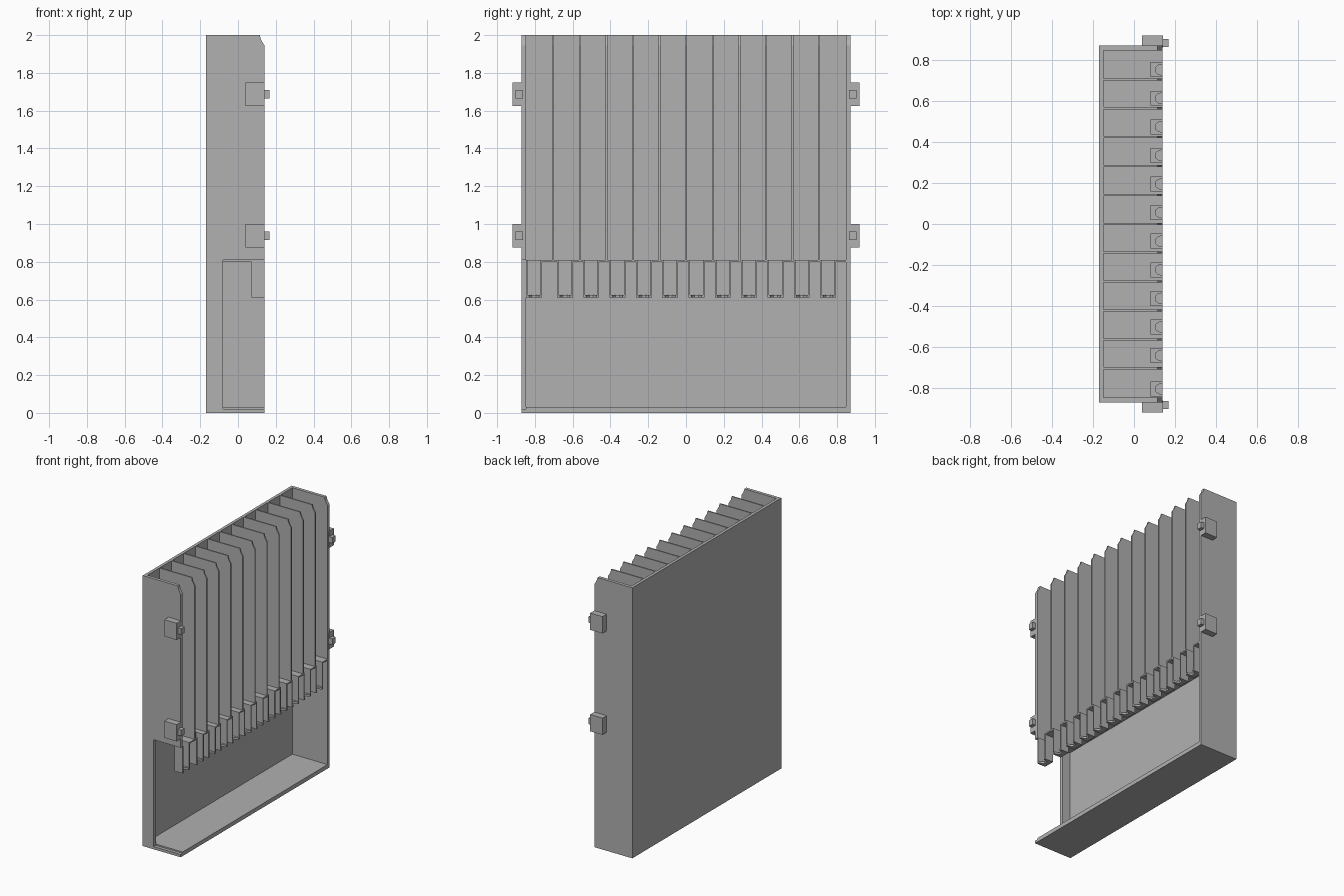
import bpy, bmesh
from mathutils import Vector

if "Cube" in bpy.data.objects:
    bpy.data.objects.remove(bpy.data.objects["Cube"], do_unlink=True)

# Single plain grey
grey = bpy.data.materials.new("plain_grey")
grey.use_nodes = True
grey.diffuse_color = (0.44, 0.44, 0.44, 1)
grey.node_tree.nodes["Principled BSDF"].inputs["Base Color"].default_value = (0.44, 0.44, 0.44, 1)


def finish(bm, name):
    bmesh.ops.recalc_face_normals(bm, faces=bm.faces)
    mesh = bpy.data.meshes.new(name)
    bm.to_mesh(mesh)
    bm.free()
    mesh.materials.append(grey)
    obj = bpy.data.objects.new(name, mesh)
    bpy.context.collection.objects.link(obj)
    return obj


def add_prism(bm, outline, lo, hi, axis):
    """Extrude a flat outline from lo to hi; axis 'y' takes (x, z), 'z' takes (x, y)."""
    if axis == 'y':
        pts, step = [(a, lo, b) for a, b in outline], Vector((0, hi - lo, 0))
    else:
        pts, step = [(a, b, lo) for a, b in outline], Vector((0, 0, hi - lo))
    face = bm.faces.new([bm.verts.new(p) for p in pts])
    ext = bmesh.ops.extrude_face_region(bm, geom=[face])["geom"]
    bmesh.ops.translate(bm, vec=step, verts=[v for v in ext if isinstance(v, bmesh.types.BMVert)])


def prism(name, outline, lo, hi, axis):
    bm = bmesh.new()
    add_prism(bm, outline, lo, hi, axis)
    return finish(bm, name)


def add_box(bm, x0, x1, y0, y1, z0, z1):
    add_prism(bm, [(x0, y0), (x1, y0), (x1, y1), (x0, y1)], z0, z1, 'z')


def box(name, *dims):
    bm = bmesh.new()
    add_box(bm, *dims)
    return finish(bm, name)


BACK, INNER, OPEN = -0.17, -0.148, 0.14     # depth of the case in x
WALL, SIDE = 0.87, 0.846                    # outer and inner end walls in y
SHELF_LO, SHELF_HI = 0.80, 0.81
nose = [(OPEN, 1.945), (0.122, 1.975), (0.115, 2.0)]   # clipped top corner

# Case: back panel, base, end walls (the front one has an access cutout)
box("back_panel", BACK, INNER, -SIDE, SIDE, 0, 2)
box("base", INNER, OPEN, -SIDE, SIDE, 0, 0.03)
prism("back_end_wall", [(BACK, 0), (OPEN, 0)] + nose + [(BACK, 2)], SIDE, WALL, 'y')
prism("front_end_wall",
      [(BACK, 0), (OPEN, 0), (OPEN, 0.02), (-0.08, 0.02), (-0.08, SHELF_HI), (OPEN, SHELF_HI)]
      + nose + [(BACK, 2)], -WALL, -SIDE, 'y')

# Tall dividers between the bays
for i in range(11):
    y = -0.703 + 0.1408 * i
    prism(f"divider_{i + 1}", [(INNER, SHELF_HI), (OPEN, SHELF_HI)] + nose + [(INNER, 2)],
          y - 0.005, y + 0.005, 'y')

# Shelf with one open notch above each chute
chutes = [-0.804] + [-0.641 + 0.1393 * k for k in range(11)]
HALF, INSIDE, CHUTE_BACK = 0.042, 0.034, 0.072
shelf = [(INNER, SIDE), (INNER, -SIDE), (OPEN, -SIDE)]
for y in chutes:
    shelf += [(OPEN, y - INSIDE), (CHUTE_BACK + 0.008, y - INSIDE),
              (CHUTE_BACK + 0.008, y + INSIDE), (OPEN, y + INSIDE)]
shelf.append((OPEN, SIDE))
prism("shelf", shelf, SHELF_LO, SHELF_HI, 'z')

# Chutes: side cheeks, back, and a bottom with a finger notch
for i, y in enumerate(chutes):
    bm = bmesh.new()
    for s in (-1, 1):
        a, b = sorted((y + s * INSIDE, y + s * HALF))
        add_box(bm, CHUTE_BACK, OPEN, a, b, 0.61, SHELF_LO)
    add_box(bm, CHUTE_BACK, CHUTE_BACK + 0.008, y - INSIDE, y + INSIDE, 0.61, SHELF_LO)
    add_prism(bm, [(CHUTE_BACK + 0.008, y - INSIDE), (OPEN, y - INSIDE), (OPEN, y - 0.027),
                   (0.118, y - 0.022), (0.104, y - 0.01), (0.104, y + 0.01), (0.118, y + 0.022),
                   (OPEN, y + 0.027), (OPEN, y + INSIDE), (CHUTE_BACK + 0.008, y + INSIDE)],
              0.61, 0.625, 'z')
    finish(bm, f"chute_{i + 1}")

# Mounting lugs with locating pegs on both end walls
for side, s in (("front", -1), ("back", 1)):
    for level, z in (("lower", 0.937), ("upper", 1.687)):
        a, b = sorted((s * 0.86, s * 0.918))
        box(f"{side}_{level}_lug", 0.04, OPEN + 0.001, a, b, z - 0.062, z + 0.062)
        a, b = sorted((s * 0.863, s * 0.902))
        box(f"{side}_{level}_peg", OPEN, 0.167, a, b, z - 0.022, z + 0.022)
